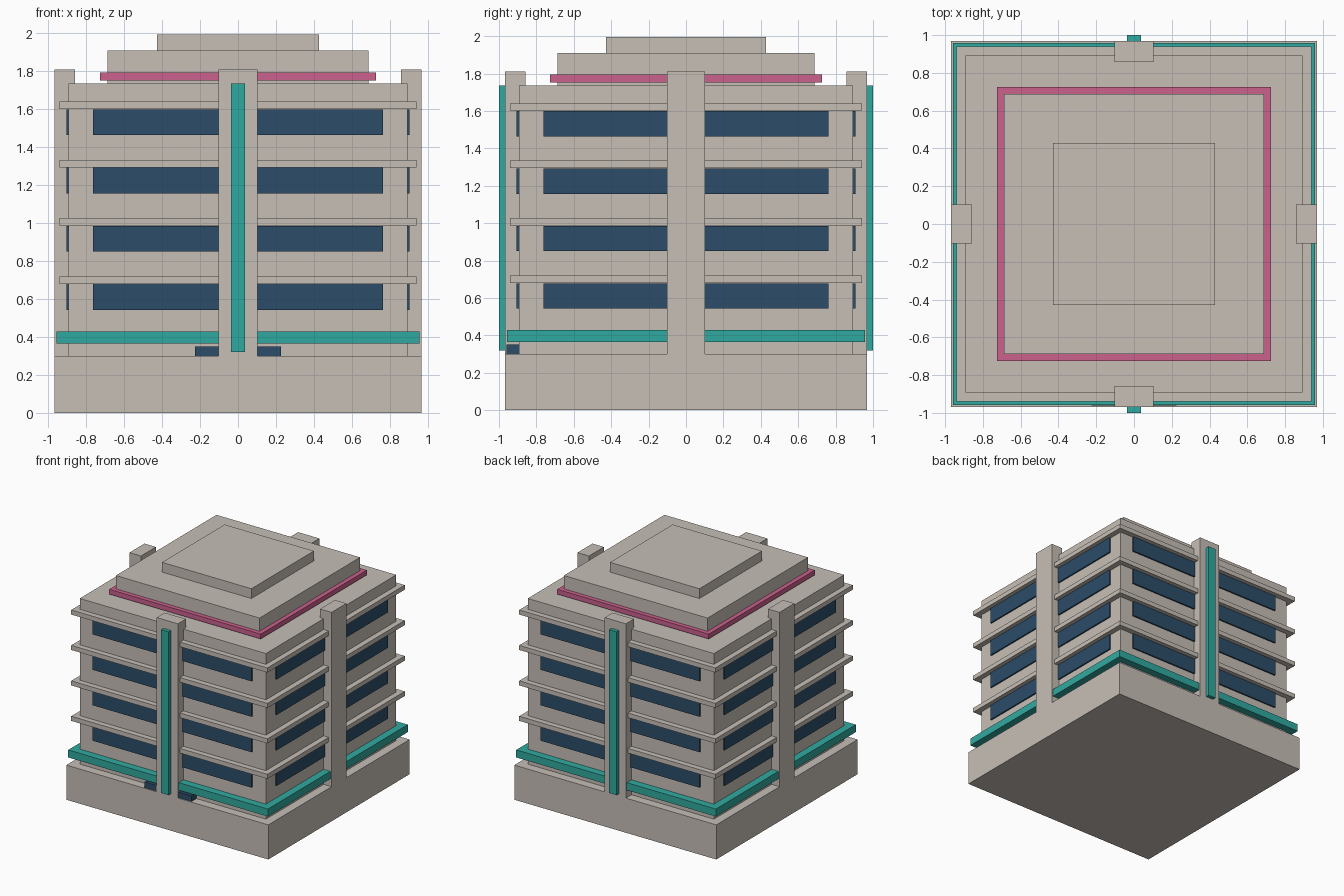
import bpy

cube = bpy.data.objects.get("Cube")
if cube:
    bpy.data.objects.remove(cube, do_unlink=True)


def make_material(name, rgb):
    mat = bpy.data.materials.new(name)
    mat.use_nodes = True
    colour = (*rgb, 1.0)
    mat.diffuse_color = colour
    bsdf = next(n for n in mat.node_tree.nodes if n.type == 'BSDF_PRINCIPLED')
    bsdf.inputs["Base Color"].default_value = colour
    return mat


STONE = make_material("warm_stone", (0.57, 0.52, 0.47))
GLASS = make_material("navy_glass", (0.025, 0.075, 0.14))
TEAL = make_material("teal_trim", (0.03, 0.40, 0.35))
PINK = make_material("pink_trim", (0.60, 0.12, 0.27))


def box(name, mat, x, y, z):
    """Box spanning the given (low, high) range on each axis."""
    spans = (x, y, z)
    bpy.ops.mesh.primitive_cube_add(size=1, location=[(a + b) / 2 for a, b in spans])
    obj = bpy.context.object
    obj.name = name
    obj.data.name = name
    obj.scale = [b - a for a, b in spans]
    bpy.ops.object.transform_apply(location=False, rotation=False, scale=True)
    obj.data.materials.append(mat)
    return obj


def tier(name, mat, half, low, high):
    """Square slab centred on the building axis."""
    return box(name, mat, (-half, half), (-half, half), (low, high))


# Main masses
BASE, BODY = 0.968, 0.892
tier("base_plinth", STONE, BASE, 0, 0.30)
tier("main_block", STONE, BODY, 0.30, 1.735)
tier("canopy_band", TEAL, 0.957, 0.365, 0.43)

# Stepped roof
tier("roof_lower_tier", STONE, 0.688, 1.735, 1.91)
tier("roof_trim", PINK, 0.726, 1.753, 1.795)
tier("roof_upper_tier", STONE, 0.428, 1.91, 1.995)

# Storeys: a ledge over a window strip on each of the four sides
for floor in range(4):
    z = 0.543 + 0.307 * floor
    tier(f"ledge_{floor + 1}", STONE, 0.94, z + 0.137, z + 0.177)
    for side, sign in (("front", -1), ("back", 1), ("right", -1), ("left", 1)):
        depth = sorted((sign * 0.85, sign * 0.905))
        for half, (a, b) in (("a", (-0.763, -0.05)), ("b", (0.05, 0.763))):
            x, y = ((a, b), depth) if side in ("front", "back") else (depth, (a, b))
            box(f"{side}_window_{floor + 1}{half}", GLASS, x, y, (z, z + 0.135))

# Central pylons, with glowing strips on front and back only
for side, sign in (("front", -1), ("back", 1), ("right", -1), ("left", 1)):
    depth = sorted((sign * 0.858, sign * BASE))
    width = (-0.102, 0.102)
    on_y = side in ("front", "back")
    x, y = (width, depth) if on_y else (depth, width)
    box(f"{side}_pylon", STONE, x, y, (0.30, 1.81))
    if on_y:
        strip = sorted((sign * 0.96, sign * 1.0))
        box(f"{side}_strip", TEAL, (-0.036, 0.036), strip, (0.32, 1.735))

# Entrance either side of the front pylon
for side, sign in (("left", 1), ("right", -1)):
    x = sorted((sign * 0.09, sign * 0.226))
    box(f"{side}_entrance", GLASS, x, (-0.96, -0.87), (0.28, 0.35))
